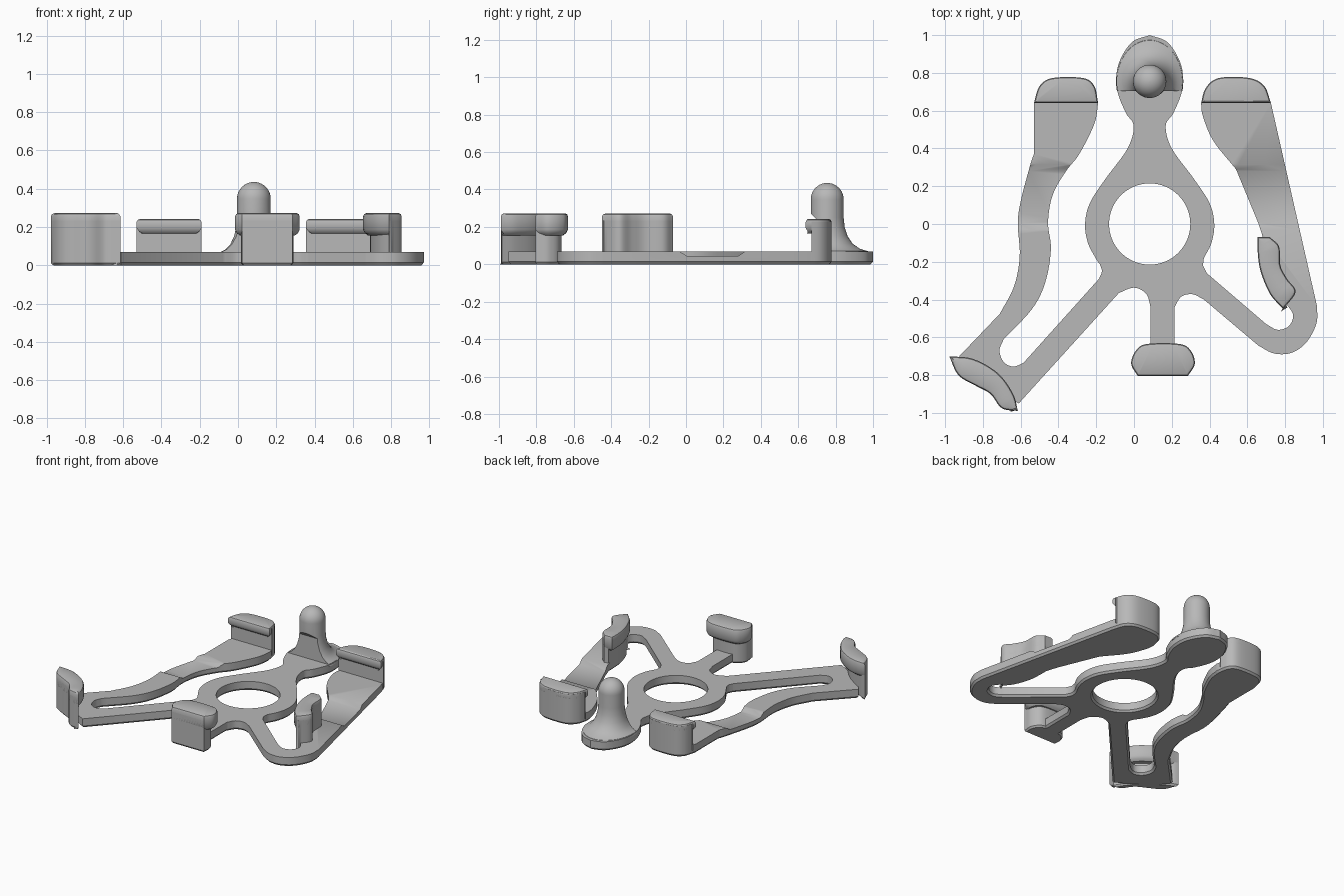
import bpy
import bmesh
import math
from mathutils import Vector

cube = bpy.data.objects.get("Cube")
if cube:
    bpy.data.objects.remove(cube, do_unlink=True)

grey = bpy.data.materials.new("plain_grey")
grey.use_nodes = True
GREY = (0.48, 0.48, 0.48, 1)
grey.diffuse_color = GREY
grey.node_tree.nodes["Principled BSDF"].inputs["Base Color"].default_value = GREY

AXIS = 0.083      # centre line of the ring, tab and knob
THICK = 0.068     # plate thickness


def curve(points, steps=6):
    """Smooth open curve through a few points."""
    pts = [Vector(p) for p in points]
    if len(pts) < 3:
        return pts
    ext = [2 * pts[0] - pts[1]] + pts + [2 * pts[-1] - pts[-2]]
    out = []
    for a, b, c, d in zip(ext, ext[1:], ext[2:], ext[3:]):
        for i in range(steps):
            t = i / steps
            out.append(0.5 * (2 * b + (c - a) * t + (2 * a - 5 * b + 4 * c - d) * t * t
                              + (3 * b - a - 3 * c + d) * t ** 3))
    return out + [pts[-1]]


def loop(*runs):
    """Join curves with straight lines into one counter-clockwise outline."""
    pts = []
    for run in runs:
        for p in curve(run):
            if not pts or (p - pts[-1]).length > 0.002:
                pts.append(p)
    if (pts[0] - pts[-1]).length < 0.002:
        pts.pop()
    area = sum(p.cross(q) for p, q in zip(pts, pts[1:] + pts[:1]))
    return pts if area > 0 else pts[::-1]


def circle(x, y, r, n=64):
    angles = [2 * math.pi * i / n for i in range(n)]
    return [Vector((x + r * math.cos(a), y + r * math.sin(a))) for a in angles]


def inset(pts, dist):
    """Move an outline towards its left-hand side, the inside."""
    out = []
    for i, p in enumerate(pts):
        e1 = (p - pts[i - 1]).normalized()
        e2 = (pts[(i + 1) % len(pts)] - p).normalized()
        n1, n2 = Vector((-e1.y, e1.x)), Vector((-e2.y, e2.x))
        mid = (n1 + n2).normalized()
        out.append(p + mid * dist / max(0.6, mid.dot(n1)))
    return out


def finish(name, bm):
    bmesh.ops.recalc_face_normals(bm, faces=bm.faces[:])
    mesh = bpy.data.meshes.new(name)
    bm.to_mesh(mesh)
    bm.free()
    mesh.materials.append(grey)
    obj = bpy.data.objects.new(name, mesh)
    bpy.context.collection.objects.link(obj)
    return obj


def slab(name, outlines, levels):
    """Stack outlines at (height, inset) levels and cap both ends."""
    bm = bmesh.new()
    ends = [[], []]
    for outline in outlines:
        rings = [[bm.verts.new((p.x, p.y, z)) for p in inset(outline, d)] for z, d in levels]
        n = len(outline)
        for low, high in zip(rings, rings[1:]):
            for i in range(n):
                j = (i + 1) % n
                bm.faces.new((low[i], low[j], high[j], high[i]))
        for end, ring in zip(ends, (rings[0], rings[-1])):
            end += [bm.edges.get((ring[i - 1], ring[i])) for i in range(n)]
    for end in ends:
        bmesh.ops.triangle_fill(bm, edges=end, use_beauty=True)
    return finish(name, bm)


def cut(obj, profile, x0, x1):
    """Remove a side profile of (y, z) points running from x0 to x1."""
    bm = bmesh.new()
    a, b = ([bm.verts.new((x, y, z)) for y, z in profile] for x in (x0, x1))
    bm.faces.new(a)
    bm.faces.new(b)
    for i in range(len(a)):
        bm.faces.new((a[i - 1], a[i], b[i], b[i - 1]))
    cutter = finish("cutter", bm)
    mod = obj.modifiers.new("cut", "BOOLEAN")
    mod.operation, mod.solver, mod.object = "DIFFERENCE", "EXACT", cutter
    bpy.context.view_layer.objects.active = obj
    bpy.ops.object.modifier_apply(modifier=mod.name)
    bpy.data.objects.remove(cutter, do_unlink=True)


# Plate outline: tab, neck and ring are symmetric about the centre line
half = [(AXIS, 1), (.18, .96), (.25, .84), (.255, .71), (.21, .59), (.168, .52),
        (.2, .4), (.32, .235), (.4, .11), (.425, 0), (.41, -.1), (.37, -.18)]
other_half = [(2 * AXIS - x, y) for x, y in reversed(half)]

right_slot = [(.7, -.53), (.76, -.56), (.82, -.54), (.842, -.48), (.8, -.41),
              (.72, -.25), (.69, -.1), (.66, 0)]
right_inner = [(.54, .29), (.42, .44), (.365, .57), (.355, .64)]
right_end = [(.355, .64), (.38, .72), (.45, .773), (.61, .773), (.69, .73), (.725, .64)]
right_foot = [(.97, -.44), (.965, -.53), (.91, -.63), (.83, -.683), (.74, -.685), (.66, -.645)]
stem_right = [(.37, -.4), (.31, -.372), (.25, -.385), (.215, -.44)]
stem_left = [(.088, -.44), (.065, -.37), (0, -.337), (-.08, -.365)]
left_foot = [(-.61, -.95), (-.7, -.9), (-.86, -.78), (-.925, -.7)]
left_outer = [(-.71, -.475), (-.635, -.33), (-.605, -.17), (-.615, 0), (-.6, .12), (-.55, .31), (-.53, .37)]
left_end = [(-.53, .64), (-.5, .73), (-.43, .773), (-.27, .773), (-.21, .73), (-.19, .64)]
left_inner = [(-.19, .64), (-.21, .53), (-.29, .37), (-.36, .28), (-.43, .155), (-.455, .01),
              (-.44, -.135), (-.47, -.31), (-.54, -.45), (-.69, -.61)]
left_slot = [(-.69, -.61), (-.712, -.67), (-.69, -.73), (-.64, -.755), (-.585, -.735)]
left_corner = [(-.185, -.29), (-.17, -.25), (-.18, -.215)]

outline = loop(half, [(.365, -.22), (.385, -.26)], right_slot, right_inner, right_end,
               right_foot, stem_right, [(.215, -.72), (.088, -.72)], stem_left, left_foot,
               left_outer, left_end, left_inner, left_slot, left_corner, other_half)
hole = circle(AXIS, 0, .215)[::-1]
plate = slab("base_plate", [outline, hole], [(0, .012), (.014, 0), (THICK, 0)])

# Thinner flexing section in both arms
dip = [(-.045, .075), (.005, .045), (.28, .045), (.325, .075)]
cut(plate, dip, -.8, -.32)
cut(plate, dip, .46, 1)
parts = [plate]

# Rounded lip shared by all the hooks: undercut below, softened on top
def lip_levels(low, high):
    return [(low, .026), (low + .012, .01), (low + .03, 0),
            (high - .016, 0), (high - .005, .005), (high, .015)]


# Back hooks: upright wall on each arm end with a lip facing the front
for side, end in (("left", right_end), ("right", left_end)):
    lip = loop(end)
    wall = [p if p.y > .672 else Vector((p.x, .672)) for p in lip]
    parts.append(slab(side + "_back_wall", [wall], [(.03, 0), (.228, 0)]))
    parts.append(slab(side + "_back_lip", [lip], lip_levels(.165, .242)))


# Front hooks: a post under a wider lip
def hook(name, outer, lip_inner, post_inner):
    parts.append(slab(name + "_post", [loop(outer, post_inner)],
                      [(0, .01), (.012, 0), (.235, 0)]))
    parts.append(slab(name + "_lip", [loop(outer, lip_inner)], lip_levels(.155, .272)))


hook("right_front_hook",
     [(-.615, -.99), (-.7, -.975), (-.76, -.9), (-.84, -.855), (-.93, -.8), (-.978, -.7)],
     [(-.978, -.7), (-.85, -.715), (-.72, -.79), (-.64, -.9), (-.615, -.99)],
     [(-.95, -.705), (-.87, -.75), (-.77, -.82), (-.69, -.91), (-.645, -.985)])
hook("left_front_hook",
     [(.72, -.07), (.768, -.12), (.775, -.22), (.81, -.29), (.855, -.36), (.79, -.45)],
     [(.79, -.45), (.72, -.37), (.67, -.25), (.655, -.15), (.655, -.07)],
     [(.8, -.44), (.74, -.36), (.7, -.25), (.69, -.15), (.69, -.075)])
hook("middle_front_hook",
     [(.02, -.805), (.285, -.805)],
     [(.285, -.805), (.322, -.74), (.3, -.67), (.24, -.635), (.07, -.635),
      (.01, -.67), (-.015, -.74), (.02, -.805)],
     [(.285, -.8), (.285, -.73), (.23, -.672), (.08, -.672), (.02, -.73), (.02, -.8)])

# Knob: domed pin with a flared foot, undercut on its front
R = .088
flare = [(.055, -.09), (.07, -.085), (.083, -.06), (.11, -.035), (.15, -.016), (.2, -.004), (.25, 0)]
dome = [(.347 + R * math.sin(a), R - R * math.cos(a))
        for a in (math.radians(9 * i) for i in range(10))] + [(.347 + R, R * .98)]
knob = slab("knob", [circle(AXIS, .755, R)], flare + dome)
for v in knob.data.vertices:
    r = math.hypot(v.co.x - AXIS, v.co.y - .755)
    if r > R:
        v.co.y = .755 + (v.co.y - .755) * (1 + (r - R) * 3)
cut(knob, [(.4, .03), (.705, .03), (.705, .235), (.66, .278), (.4, .278)], -.3, .5)
parts.append(knob)

# Smooth curved walls while keeping edges crisp
bpy.ops.object.select_all(action="DESELECT")
for part in parts:
    part.select_set(True)
bpy.context.view_layer.objects.active = plate
bpy.ops.object.shade_smooth_by_angle(angle=math.radians(35))
